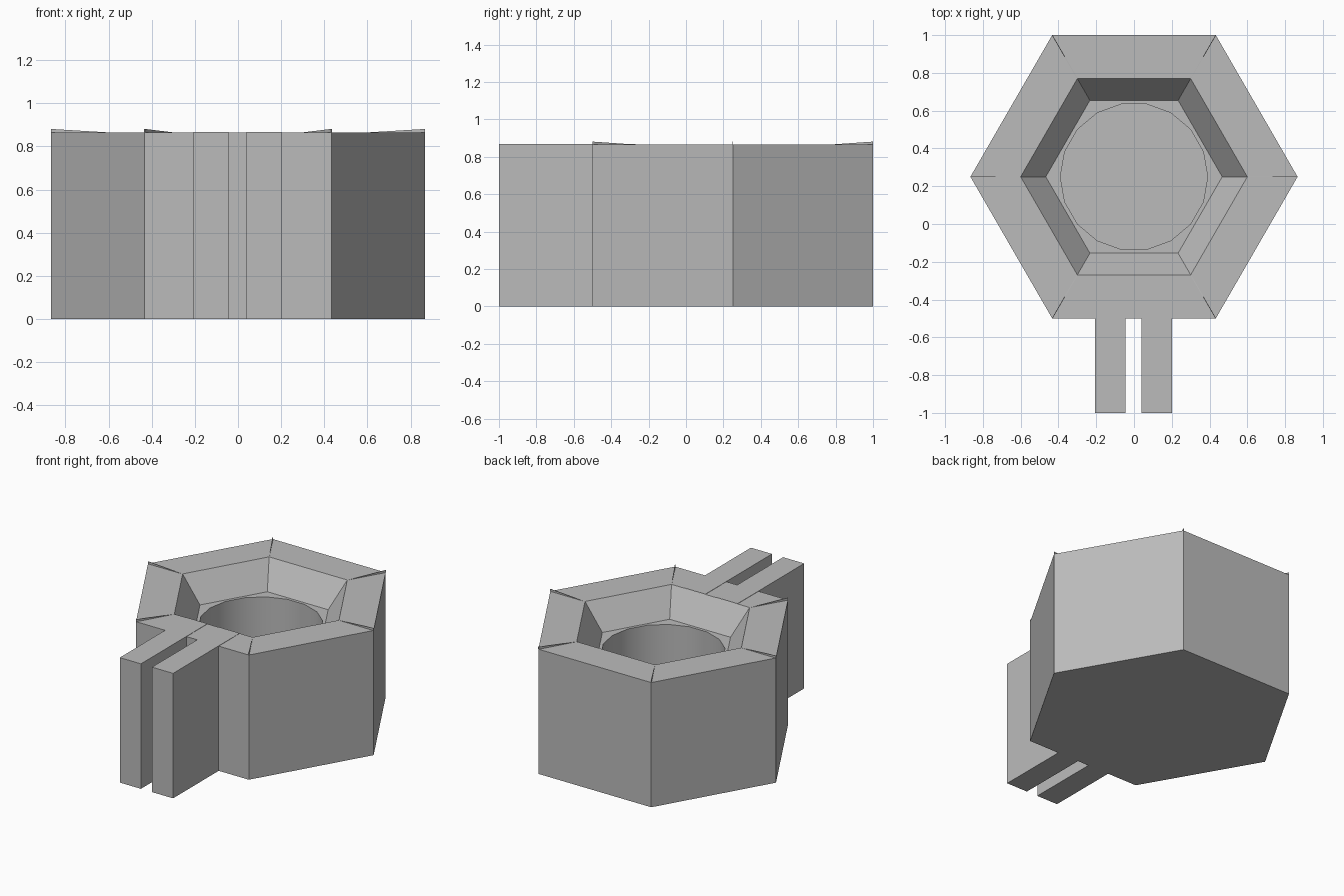
import bpy
import bmesh
from math import radians, sin, cos, pi
from mathutils import Matrix

CENTRE_Y = 0.25
TOP = 0.865
SEAT = 0.685

cube = bpy.data.objects.get("Cube")
if cube:
    bpy.data.objects.remove(cube, do_unlink=True)

grey = bpy.data.materials.new("grey")
grey.use_nodes = True
colour = (0.5, 0.5, 0.5, 1)
grey.diffuse_color = colour
grey.node_tree.nodes["Principled BSDF"].inputs["Base Color"].default_value = colour


def make_object(name, bm):
    bmesh.ops.recalc_face_normals(bm, faces=bm.faces)
    mesh = bpy.data.meshes.new(name)
    bm.to_mesh(mesh)
    bm.free()
    mesh.materials.append(grey)
    obj = bpy.data.objects.new(name, mesh)
    bpy.context.collection.objects.link(obj)
    return obj


def prism(name, sides, r_low, r_high, z_low, z_high):
    """Closed prism or frustum with a corner on the x axis."""
    bm = bmesh.new()
    rings = []
    for r, z in ((r_low, z_low), (r_high, z_high)):
        angles = [2 * pi * i / sides for i in range(sides)]
        rings.append([bm.verts.new((r * cos(a), CENTRE_Y + r * sin(a), z)) for a in angles])
    low, high = rings
    bm.faces.new(low)
    bm.faces.new(high)
    for i in range(sides):
        j = (i + 1) % sides
        bm.faces.new((low[i], low[j], high[j], high[i]))
    return make_object(name, bm)


def cut(target, cutter):
    mod = target.modifiers.new("cut", "BOOLEAN")
    mod.operation = "DIFFERENCE"
    mod.solver = "EXACT"
    mod.object = cutter
    bpy.context.view_layer.objects.active = target
    bpy.ops.object.modifier_apply(modifier=mod.name)
    bpy.data.objects.remove(cutter, do_unlink=True)


# Hexagonal body with a tapered recess and a blind round bore
body = prism("hexagonal_body", 6, 0.866, 0.866, 0, TOP)
slope = (0.6 - 0.467) / (TOP - SEAT)
over = 0.05
cut(body, prism("recess_cutter", 6, 0.467, 0.6 + slope * over, SEAT, TOP + over))
cut(body, prism("bore_cutter", 18, 0.39, 0.39, 0.09, SEAT + over))

# Two parallel prongs, running back into the front wall
for name, x0, x1 in (("right_prong", -0.207, -0.045), ("left_prong", 0.04, 0.202)):
    bm = bmesh.new()
    size = Matrix.Diagonal((x1 - x0, 0.73, TOP + 0.002, 1))
    place = Matrix.Translation(((x0 + x1) / 2, -0.635, (TOP + 0.002) / 2))
    bmesh.ops.create_cube(bm, size=1, matrix=place @ size)
    make_object(name, bm)

# Thin wedge-shaped fins along the six rim corners
for k in range(6):
    bm = bmesh.new()
    profile = ((0.6, TOP), (0.866, TOP), (0.866, TOP + 0.016))
    face = bm.faces.new([bm.verts.new((r, -0.002, z)) for r, z in profile])
    new = bmesh.ops.extrude_face_region(bm, geom=[face])["geom"]
    moved = [g for g in new if isinstance(g, bmesh.types.BMVert)]
    bmesh.ops.translate(bm, verts=moved, vec=(0, 0.004, 0))
    turn = Matrix.Translation((0, CENTRE_Y, 0)) @ Matrix.Rotation(k * pi / 3, 4, "Z")
    bmesh.ops.transform(bm, matrix=turn, verts=bm.verts)
    make_object(f"corner_fin_{k + 1}", bm)

# Smooth bore, crisp edges elsewhere
bpy.ops.object.select_all(action="DESELECT")
body.select_set(True)
bpy.context.view_layer.objects.active = body
bpy.ops.object.shade_smooth_by_angle(angle=radians(30))
